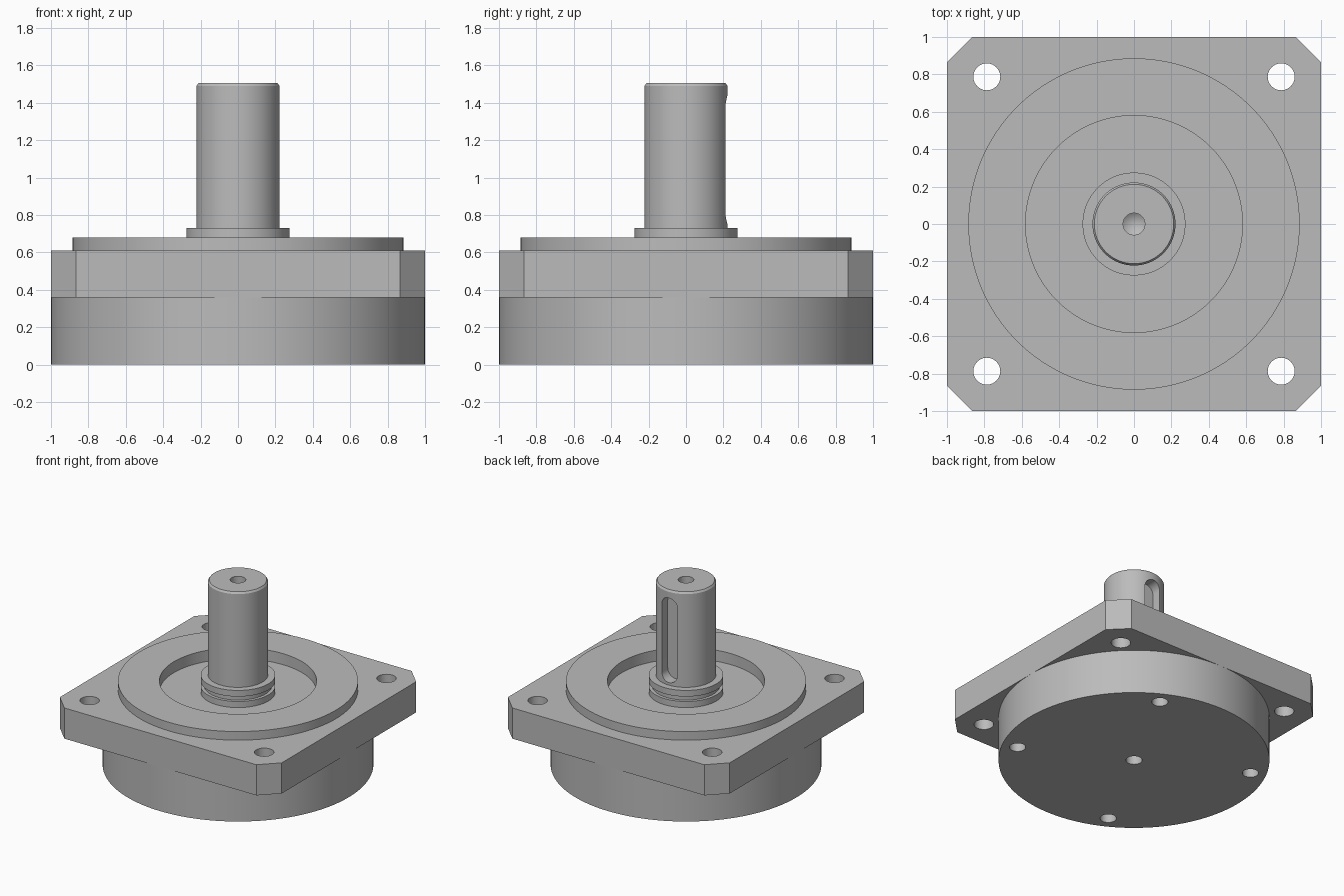
import bpy
import bmesh
from math import pi, sin, cos, radians
from mathutils import Matrix, Vector

cube = bpy.data.objects.get("Cube")
if cube:
    bpy.data.objects.remove(cube, do_unlink=True)

steel = bpy.data.materials.new("machined_grey")
steel.use_nodes = True
grey = (0.5, 0.5, 0.5, 1)
steel.diffuse_color = grey
steel.node_tree.nodes["Principled BSDF"].inputs["Base Color"].default_value = grey


def make_object(name, bm):
    bmesh.ops.recalc_face_normals(bm, faces=bm.faces)
    mesh = bpy.data.meshes.new(name)
    bm.to_mesh(mesh)
    bm.free()
    mesh.materials.append(steel)
    obj = bpy.data.objects.new(name, mesh)
    bpy.context.collection.objects.link(obj)
    return obj


def add_prism(bm, points, offset):
    """Extrude a flat outline along the offset vector."""
    face = bm.faces.new([bm.verts.new(p) for p in points])
    new = bmesh.ops.extrude_face_region(bm, geom=[face], use_keep_orig=True)["geom"]
    moved = [g for g in new if isinstance(g, bmesh.types.BMVert)]
    bmesh.ops.translate(bm, verts=moved, vec=Vector(offset))


def add_cylinder(bm, x, y, radius, low, high, sides=40):
    ring = [(x + radius * cos(2 * pi * i / sides), y + radius * sin(2 * pi * i / sides), low)
            for i in range(sides)]
    add_prism(bm, ring, (0, 0, high - low))


def lathe(name, profile, closed=False, steps=128):
    """Spin an (r, z) profile around the vertical axis."""
    bm = bmesh.new()
    verts = [bm.verts.new((r, 0, z)) for r, z in profile]
    edges = [bm.edges.new(pair) for pair in zip(verts, verts[1:])]
    if closed:
        edges.append(bm.edges.new((verts[-1], verts[0])))
    bmesh.ops.spin(bm, geom=verts + edges, cent=(0, 0, 0), axis=(0, 0, 1),
                   angle=2 * pi, steps=steps, use_duplicate=False)
    bmesh.ops.remove_doubles(bm, verts=bm.verts, dist=0.0001)
    return make_object(name, bm)


def cut(obj, bm):
    """Subtract the solids in bm, then discard the cutter."""
    cutter = make_object("cutter", bm)
    cutter.hide_render = True
    mod = obj.modifiers.new("cut", "BOOLEAN")
    mod.operation = "DIFFERENCE"
    mod.solver = "EXACT"
    mod.object = cutter
    select(obj)
    bpy.ops.object.modifier_apply(modifier=mod.name)
    bpy.data.objects.remove(cutter, do_unlink=True)


def select(obj):
    bpy.ops.object.select_all(action="DESELECT")
    obj.select_set(True)
    bpy.context.view_layer.objects.active = obj


# Round rear housing with one centre hole and four blind bolt holes
bm = bmesh.new()
add_cylinder(bm, 0, 0, 1, 0, 0.36, 160)
housing = make_object("round_housing", bm)
bm = bmesh.new()
add_cylinder(bm, 0, 0, 0.06, -0.1, 0.2)
for i in range(4):
    a = radians(62.5 + 90 * i)
    add_cylinder(bm, 0.88 * cos(a), 0.88 * sin(a), 0.06, -0.1, 0.2)
cut(housing, bm)

# Square flange with clipped corners, through holes and a shallow recess
bm = bmesh.new()
c = 0.865
corners = []
for i in range(4):
    turn = Matrix.Rotation(i * pi / 2, 3, "Z")
    corners += [turn @ Vector((1, c, 0.36)), turn @ Vector((c, 1, 0.36))]
add_prism(bm, corners, (0, 0, 0.25))
flange = make_object("square_flange", bm)
bm = bmesh.new()
for x in (-0.787, 0.787):
    for y in (-0.787, 0.787):
        add_cylinder(bm, x, y, 0.072, 0.2, 0.8)
add_cylinder(bm, 0, 0, 0.58, 0.59, 0.8, 128)
cut(flange, bm)

# Raised locating ring
ring = lathe("locating_ring", [(0.58, 0.61), (0.58, 0.68), (0.886, 0.68), (0.886, 0.61)], True)

# Grooved collar around the shaft
collar = lathe("shaft_collar", [(0, 0.58), (0.275, 0.58), (0.275, 0.64), (0.25, 0.64),
                                (0.25, 0.68), (0.275, 0.68), (0.275, 0.73), (0, 0.73)])

# Shaft with chamfered end, centre drilling and keyway
shaft = lathe("output_shaft", [(0, 0.7), (0.222, 0.7), (0.222, 1.49), (0.212, 1.505),
                               (0.058, 1.505), (0.058, 1.38), (0, 1.34)])
bm = bmesh.new()
w, low, high = 0.07, 0.75, 1.44
slot = []
for centre, start in ((high - w, 0), (low + w, pi)):
    for i in range(17):
        a = start + pi * i / 16
        slot.append((w * cos(a), 0.135, centre + w * sin(a)))
add_prism(bm, slot, (0, 0.2, 0))
cut(shaft, bm)

# Smooth round walls, crisp machined edges
for obj in (housing, flange, ring, collar, shaft):
    select(obj)
    bpy.ops.object.shade_smooth_by_angle(angle=radians(25))
